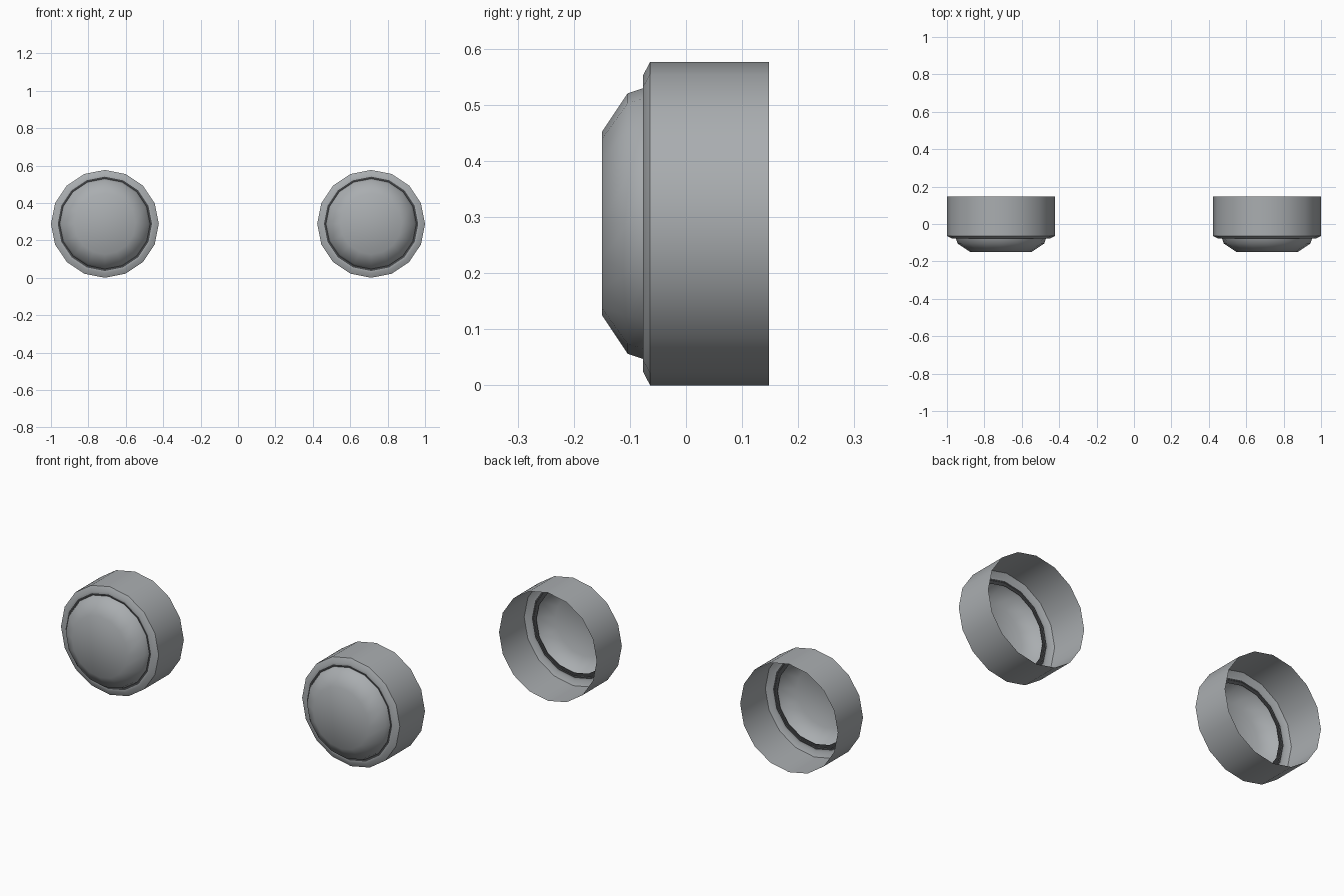
import bpy, bmesh, math

if "Cube" in bpy.data.objects:
    bpy.data.objects.remove(bpy.data.objects["Cube"])

SIDES = 16
CX, CZ = 0.7117, 0.2883


def material(name, rgb):
    m = bpy.data.materials.new(name)
    m.diffuse_color = (*rgb, 1)
    m.use_nodes = True
    m.node_tree.nodes["Principled BSDF"].inputs["Base Color"].default_value = m.diffuse_color
    return m


grey = material("light grey", (0.40, 0.42, 0.435))
dark = material("dark grey", (0.06, 0.063, 0.067))


def lathe(name, profile, mat, cx, cap=False, angle=30):
    """Revolve (radius, y) points around the y axis, open shell, optional end cap."""
    bm = bmesh.new()
    rings = []
    for r, y in profile:
        rings.append([bm.verts.new((r * math.sin(2 * math.pi * i / SIDES), y,
                                    r * math.cos(2 * math.pi * i / SIDES)))
                      for i in range(SIDES)])
    for a, b in zip(rings, rings[1:]):
        for i in range(SIDES):
            j = (i + 1) % SIDES
            bm.faces.new((a[i], a[j], b[j], b[i]))
    if cap:
        bm.faces.new(rings[-1])
    bmesh.ops.recalc_face_normals(bm, faces=bm.faces)
    # open shells: make the front-most face look forward / outward
    bm.normal_update()
    f = min(bm.faces, key=lambda f: f.calc_center_median().y)
    if f.normal.y > 0:
        bmesh.ops.reverse_faces(bm, faces=bm.faces)
    me = bpy.data.meshes.new(name)
    bm.to_mesh(me)
    bm.free()
    me.materials.append(mat)
    ob = bpy.data.objects.new(name, me)
    ob.location = (cx, 0, CZ)
    bpy.context.collection.objects.link(ob)
    bpy.ops.object.select_all(action='DESELECT')
    ob.select_set(True)
    bpy.context.view_layer.objects.active = ob
    bpy.ops.object.shade_smooth_by_angle(angle=math.radians(angle))
    return ob


for side, s in (("left", -1), ("right", 1)):
    # open-backed housing with chamfered front rim
    lathe(side + "_housing", [(0.2883, 0.148), (0.2883, -0.064),
                              (0.263, -0.077), (0.252, -0.077)], grey, s * CX)
    # dark seal between rim and lens
    lathe(side + "_seal", [(0.252, -0.077), (0.222, -0.073)], dark, s * CX)
    # bulging lens
    lathe(side + "_lens", [(0.242, -0.074), (0.232, -0.104), (0.163, -0.15)],
          grey, s * CX, cap=True, angle=60)
